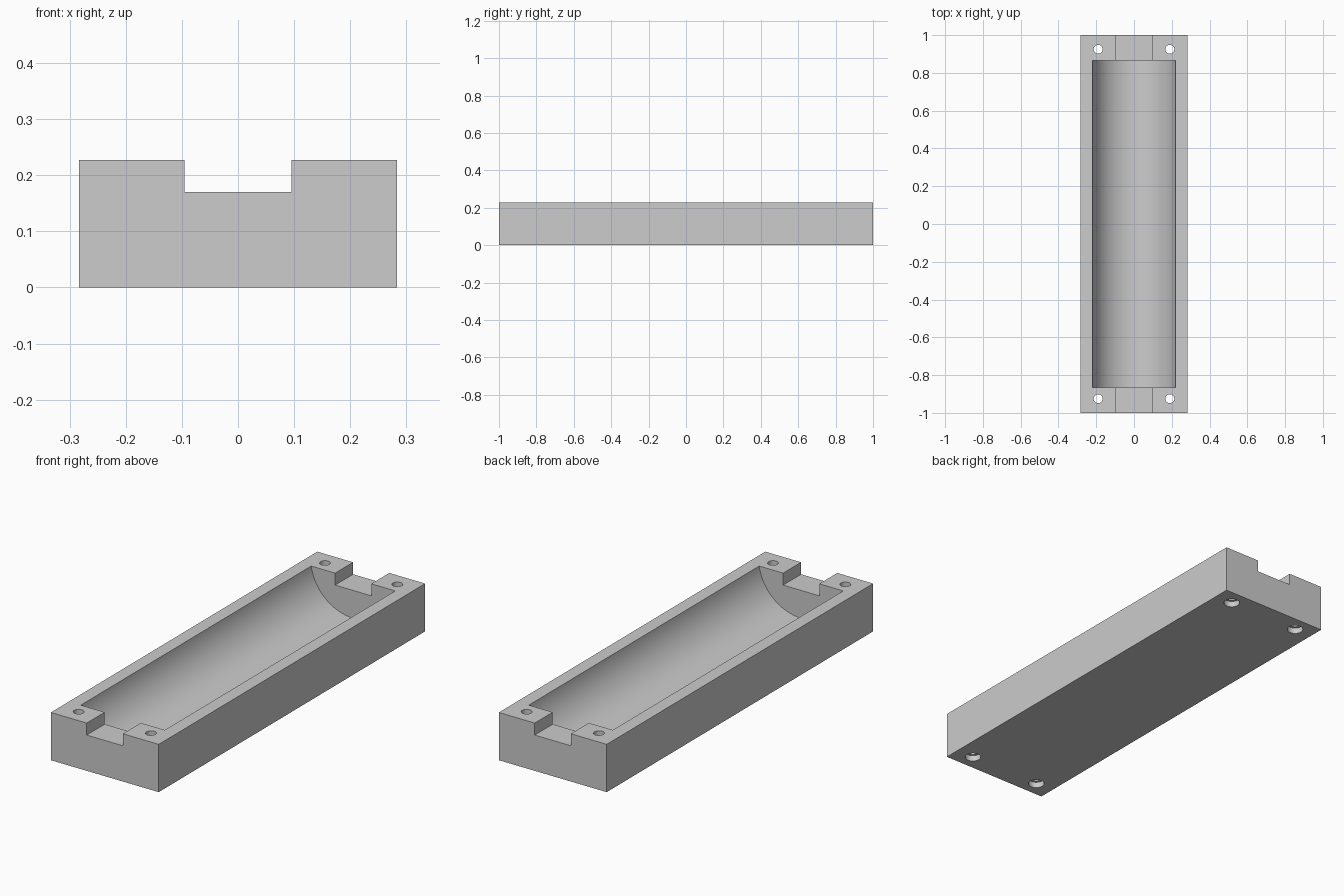
import bpy
from math import pi, sqrt, radians

if "Cube" in bpy.data.objects:
    bpy.data.objects.remove(bpy.data.objects["Cube"], do_unlink=True)

W, L, H = 0.567, 2.0, 0.227        # block size
HALF, DEPTH, END = 0.221, 0.189, 0.865   # trough half width, depth, half length
NOTCH_W, NOTCH_Z = 0.19, 0.17

grey = bpy.data.materials.new("light_grey")
grey.use_nodes = True
colour = (0.604, 0.604, 0.604, 1)
grey.diffuse_color = colour
grey.node_tree.nodes["Principled BSDF"].inputs["Base Color"].default_value = colour


def box(name, size, centre):
    bpy.ops.mesh.primitive_cube_add(size=1, location=centre)
    ob = bpy.context.object
    ob.name = name
    ob.scale = size
    bpy.ops.object.transform_apply(location=True, rotation=False, scale=True)
    return ob


def cylinder(name, radius, length, centre, sides, rotation=(0, 0, 0)):
    bpy.ops.mesh.primitive_cylinder_add(vertices=sides, radius=radius, depth=length,
                                        location=centre, rotation=rotation)
    ob = bpy.context.object
    ob.name = name
    bpy.ops.object.transform_apply(location=True, rotation=True, scale=True)
    return ob


# Solid block
block = box("trough_block", (W, L, H), (0, 0, H / 2))
block.data.materials.append(grey)

# Round-bottomed trough, with its axis a little above the top face
radius = (HALF ** 2 + DEPTH ** 2) / (2 * DEPTH)
axis_z = H - DEPTH + radius
cutters = [cylinder("trough_cutter", radius, 2 * END, (0, 0, axis_z), 128, (pi / 2, 0, 0))]

# Square notches through both end walls
for s in (-1, 1):
    cutters.append(box("notch_cutter", (NOTCH_W, 0.3, 0.2), (0, s * 1.0, NOTCH_Z + 0.1)))

# Screw holes with wider recesses underneath
for sx in (-1, 1):
    for sy in (-1, 1):
        x, y = sx * 0.19, sy * 0.925
        cutters.append(cylinder("screw_hole_cutter", 0.0235, 0.6, (x, y, 0.15), 32))
        cutters.append(cylinder("screw_recess_cutter", 0.036, 0.056, (x, y, 0), 32))

# Apply the cuts
for cutter in cutters:
    mod = block.modifiers.new("cut", 'BOOLEAN')
    mod.operation = 'DIFFERENCE'
    mod.solver = 'EXACT'
    mod.object = cutter
    bpy.ops.object.select_all(action='DESELECT')
    bpy.context.view_layer.objects.active = block
    block.select_set(True)
    bpy.ops.object.modifier_apply(modifier=mod.name)
    bpy.data.objects.remove(cutter, do_unlink=True)

bpy.ops.object.shade_smooth_by_angle(angle=radians(30))
